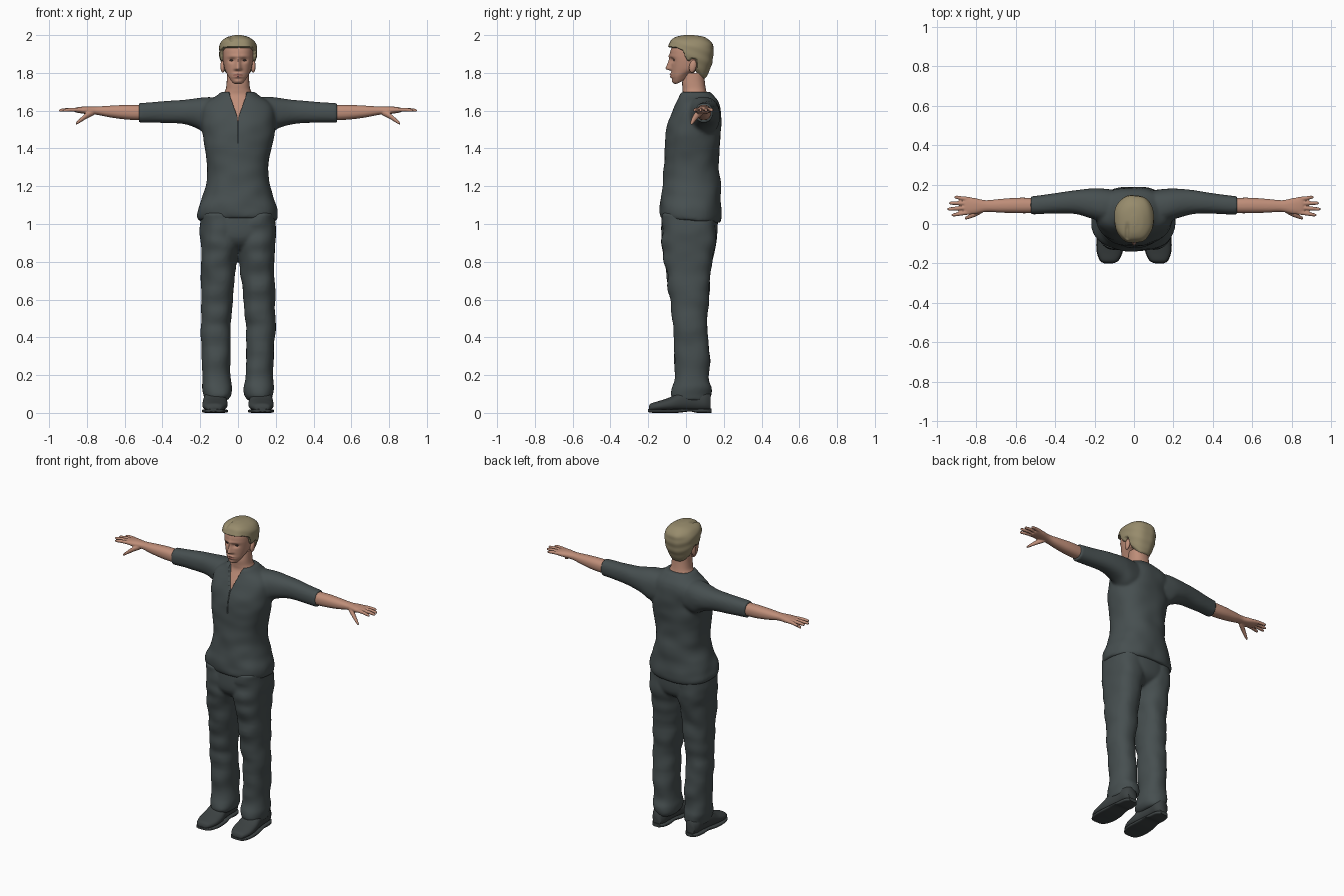
import bpy, bmesh, math
from mathutils import Vector, noise, Matrix

if "Cube" in bpy.data.objects:
    bpy.data.objects.remove(bpy.data.objects["Cube"])


def material(name, rgb):
    m = bpy.data.materials.new(name)
    m.diffuse_color = (*rgb, 1)
    m.use_nodes = True
    m.node_tree.nodes["Principled BSDF"].inputs["Base Color"].default_value = m.diffuse_color
    return m


CLOTH = material("dark grey cloth", (0.062, 0.078, 0.080))
LEATHER = material("dark shoe leather", (0.045, 0.054, 0.055))
SKIN = material("skin", (0.52, 0.27, 0.19))
LIPS = material("lips", (0.40, 0.17, 0.13))
HAIR = material("dark blond hair", (0.31, 0.26, 0.15))
EYES = material("dark eyes", (0.05, 0.035, 0.03))


def smoothstep(t):
    t = max(0, min(1, t))
    return t * t * (3 - 2 * t)


def gauss(d, s):
    return math.exp(-(d / s) ** 2)


def spline(keys, steps):
    """Smooth curve through all the key sections."""
    out = []
    for i in range(len(keys) - 1):
        quad = [keys[max(0, i - 1)], keys[i], keys[i + 1], keys[min(len(keys) - 1, i + 2)]]
        for k in range(steps):
            t = k / steps
            out.append([0.5 * (2 * b + (c - a) * t + (2 * a - 5 * b + 4 * c - d) * t * t
                               + (3 * b - a - 3 * c + d) * t ** 3) for a, b, c, d in zip(*quad)])
    return out + [list(keys[-1])]


def loft(bm, axis, keys, power=2.3, steps=6, sides=40, mirror=False, wrinkle=0.0):
    """Skin sections (position, min a, max a, min b, max b) along an axis."""
    place = {"z": lambda t, a, b: Vector((a, b, t)), "x": lambda t, a, b: Vector((t, a, b)),
             "y": lambda t, a, b: Vector((a, t, b))}[axis]
    for side in ((1, -1) if mirror else (1,)):
        rings = []
        for t, a0, a1, b0, b1 in spline(keys, steps):
            mid = place(t, (a0 + a1) / 2, (b0 + b1) / 2)
            ring = []
            for k in range(sides):
                c, s = math.cos(k * math.tau / sides), math.sin(k * math.tau / sides)
                off = place(0, math.copysign(abs(c) ** (2 / power), c) * (a1 - a0) / 2,
                            math.copysign(abs(s) ** (2 / power), s) * (b1 - b0) / 2)
                p = mid + off
                if wrinkle:
                    n = noise.noise(Vector((p.x * 9 * side, p.y * 9, p.z * 13 + 3 * side)))
                    p = mid + off * (1 + wrinkle * n)
                ring.append(bm.verts.new((p.x * side, p.y, p.z)))
            rings.append(ring)
        for r, q in zip(rings, rings[1:]):
            for k in range(sides):
                j = (k + 1) % sides
                bm.faces.new((r[k], r[j], q[j], q[k]))
        bm.faces.new(rings[0])
        bm.faces.new(rings[-1])


def sym(keys):
    """Sections (z, half width, front, back) symmetric about x = 0."""
    return [(z, -w, w, f, b) for z, w, f, b in keys]


def finish(name, bm, mats, voxel=0, angle=60):
    bmesh.ops.recalc_face_normals(bm, faces=bm.faces)
    me = bpy.data.meshes.new(name)
    bm.to_mesh(me)
    bm.free()
    ob = bpy.data.objects.new(name, me)
    bpy.context.collection.objects.link(ob)
    for m in mats:
        me.materials.append(m)
    for o in bpy.context.selected_objects:
        o.select_set(False)
    ob.select_set(True)
    bpy.context.view_layer.objects.active = ob
    bpy.ops.object.shade_smooth_by_angle(angle=math.radians(angle))
    if voxel:  # melt overlapping pieces into one skin
        r = ob.modifiers.new("blend", "REMESH")
        r.mode, r.voxel_size, r.use_smooth_shade = "VOXEL", voxel, True
        s = ob.modifiers.new("soften", "SMOOTH")
        s.factor, s.iterations = 0.5, 3
    return ob


# Shirt: torso and short sleeves blended together
bm = bmesh.new()
loft(bm, "z", sym([(1.02, .208, -.132, .182), (1.045, .216, -.14, .19), (1.09, .208, -.138, .188),
                   (1.15, .186, -.13, .184), (1.25, .162, -.12, .178), (1.35, .17, -.115, .175),
                   (1.45, .187, -.11, .18), (1.53, .198, -.098, .184), (1.60, .19, -.072, .184),
                   (1.645, .165, -.052, .172), (1.675, .12, -.04, .15), (1.70, .088, -.032, .128)]),
     sides=64, wrinkle=.05)
for v in bm.verts:  # hem hangs lower at the back
    v.co.z -= .08 * v.co.y * smoothstep((1.25 - v.co.z) / .2)
loft(bm, "x", [(.08, .0, .17, 1.48, 1.67), (.16, .01, .18, 1.475, 1.674), (.22, .03, .18, 1.508, 1.667),
               (.30, .05, .172, 1.53, 1.656), (.40, .053, .156, 1.536, 1.648), (.50, .048, .143, 1.537, 1.642),
               (.525, .048, .142, 1.537, 1.641)], mirror=True, wrinkle=.05)
shirt = finish("shirt", bm, [CLOTH], voxel=.009)

# Neck opening and front slit cut into the shirt
bm = bmesh.new()
outline = [(-.06, 1.73), (-.0025, 1.565), (-.0025, 1.43), (.0025, 1.43), (.0025, 1.565), (.06, 1.73)]
front = [bm.verts.new((x, -.3, z)) for x, z in outline]
back = [bm.verts.new((x, -.09 + (z - 1.43) * .31, z)) for x, z in outline]
bm.faces.new(front)
bm.faces.new(back[::-1])
for i in range(6):
    bm.faces.new((front[i], front[i - 1], back[i - 1], back[i]))
cutter = finish("neck_opening_cutter", bm, [CLOTH])
cutter.hide_render = True
cutter.display_type = "WIRE"
cut = shirt.modifiers.new("neck opening", "BOOLEAN")
cut.operation, cut.object, cut.solver = "DIFFERENCE", cutter, "EXACT"

# Trousers: hips and two legs blended together
bm = bmesh.new()
loft(bm, "z", [(.065, .055, .175, -.06, .12), (.09, .036, .18, -.076, .132), (.13, .032, .19, -.07, .134),
               (.18, .038, .186, -.06, .122), (.30, .04, .19, -.06, .125), (.45, .04, .197, -.064, .112),
               (.50, .035, .197, -.072, .113), (.60, .028, .196, -.085, .12), (.75, .014, .195, -.106, .13),
               (.85, .004, .197, -.12, .146), (.93, .0, .199, -.13, .162), (1.06, .0, .20, -.125, .165)],
     mirror=True, wrinkle=.10)
loft(bm, "z", sym([(.865, .05, -.07, .09), (.90, .16, -.112, .145), (.95, .195, -.13, .166),
                   (1.06, .195, -.125, .168)]), sides=64)
finish("trousers", bm, [CLOTH], voxel=.009)

# Shoes with separate soles
bm = bmesh.new()
loft(bm, "y", [(-.197, .105, .15, .012, .034), (-.185, .082, .17, .01, .05), (-.14, .06, .187, .01, .064),
               (-.08, .055, .188, .01, .085), (-.02, .063, .182, .01, .12), (.05, .07, .172, .01, .13),
               (.10, .072, .168, .01, .12), (.13, .09, .152, .012, .10)], mirror=True)
finish("shoes", bm, [LEATHER])
bm = bmesh.new()
loft(bm, "y", [(-.20, .108, .15, .006, .02), (-.185, .078, .174, .001, .02), (-.13, .055, .191, 0, .02),
               (-.05, .056, .188, .0, .02), (.02, .066, .178, .007, .022), (.06, .068, .174, .0, .022),
               (.11, .074, .167, 0, .022), (.136, .095, .148, .0, .022)], power=4, mirror=True)
finish("shoe_soles", bm, [LEATHER], angle=45)

# Forearms, palms, fingers and thumbs blended together
bm = bmesh.new()
loft(bm, "x", [(.46, .06, .13, 1.553, 1.627), (.525, .055, .133, 1.55, 1.63), (.60, .055, .133, 1.554, 1.63),
               (.68, .058, .127, 1.565, 1.626), (.74, .062, .121, 1.577, 1.622), (.77, .059, .123, 1.58, 1.622),
               (.81, .05, .132, 1.583, 1.622), (.845, .05, .136, 1.588, 1.619), (.862, .056, .132, 1.592, 1.615)],
     mirror=True)
for y0, y1, tip in ((.060, .046, .928), (.083, .076, .949), (.105, .106, .940), (.125, .136, .914)):
    loft(bm, "x", [(x, y - r, y + r, z - r, z + r) for x, y, z, r in (
        (.83, y0, 1.604, .0115), ((.83 + tip) / 2, (y0 + y1) / 2, 1.605, .0105),
        (tip - .012, y1, 1.602, .0085), (tip, y1, 1.601, .004))], power=2, sides=14, mirror=True)
loft(bm, "x", [(.765, .06, .095, 1.575, 1.608), (.80, .04, .072, 1.558, 1.59),
               (.835, .027, .05, 1.537, 1.561), (.858, .021, .036, 1.524, 1.538)], sides=16, mirror=True)
finish("arms_and_hands", bm, [SKIN], voxel=.0042)

# Neck and upper chest, seen in the shirt opening
bm = bmesh.new()
loft(bm, "z", sym([(1.545, .08, -.078, .1), (1.60, .11, -.058, .12), (1.64, .11, -.038, .12),
                   (1.68, .085, -.019, .115), (1.71, .066, -.018, .106), (1.75, .06, -.02, .10),
                   (1.80, .058, -.01, .096)]))
finish("neck", bm, [SKIN])

# Head with modelled nose, eye sockets, lips and chin
bm = bmesh.new()
loft(bm, "z", sym([(1.742, .022, -.058, .0), (1.75, .036, -.068, .03), (1.78, .057, -.076, .07),
                   (1.81, .068, -.078, .10), (1.85, .077, -.079, .118), (1.89, .081, -.083, .128),
                   (1.93, .080, -.078, .128), (1.96, .068, -.058, .11), (1.98, .045, -.03, .08),
                   (1.987, .012, .01, .04)]), steps=8, sides=128)
for v in bm.verts:
    x, y, z = v.co
    if y < 0:
        t = (1.878 - z) / .055
        h = (.006 + .025 * t) if 0 < t < 1 else .031 * (1 - smoothstep((t - 1) / .28)) if t >= 1 else .006 * (1 - smoothstep(-t))
        out = h * gauss(x, .009 + .008 * max(0, min(t, 1)))
        out -= .013 * gauss(abs(x) - .032, .018) * gauss(z - 1.867, .012)
        out += .004 * gauss(z - 1.888, .008) * gauss(x, .05)
        out += .010 * gauss(x, .022) * (gauss(z - 1.793, .006) + gauss(z - 1.779, .006))
        out += .005 * gauss(x, .02) * gauss(z - 1.755, .009)
        v.co.y -= out * smoothstep(-y / .03)
    # jaw line rises towards the ears
    v.co.z += .45 * max(0, y + .05) * smoothstep((1.83 - z) / .07)
for f in bm.faces:
    c = f.calc_center_median()
    if c.y < -.06 and abs(abs(c.z - 1.786)) < .011 * (1 - (c.x / .027) ** 2):
        f.material_index = 1
finish("head", bm, [SKIN, LIPS])


def balls(name, mat, centre, size, tilt=0):
    bm = bmesh.new()
    for s in (1, -1):
        m = (Matrix.Translation((s * centre[0], *centre[1:])) @ Matrix.Rotation(tilt, 4, "X")
             @ Matrix.Diagonal((*size, 1)))
        bmesh.ops.create_uvsphere(bm, u_segments=20, v_segments=12, radius=1, matrix=m)
    finish(name, bm, [mat])


balls("eyes", EYES, (.032, -.054, 1.867), (.015, .013, .008))
balls("ears", SKIN, (.081, .036, 1.835), (.012, .019, .034), tilt=-.2)

# Hair: a cap that dives under the skin below the hairline
hairline = [(-.2, 1.93), (-.06, 1.928), (-.02, 1.912), (.0, 1.862), (.02, 1.857), (.03, 1.872),
            (.052, 1.868), (.062, 1.81), (.10, 1.765), (.3, 1.76)]


def line_height(y):
    for (y0, z0), (y1, z1) in zip(hairline, hairline[1:]):
        if y <= y1:
            return z0 + (z1 - z0) * (y - y0) / (y1 - y0)


bm = bmesh.new()
loft(bm, "z", sym([(1.76, .055, .0, .10), (1.80, .07, -.03, .118), (1.84, .086, -.06, .135),
                   (1.88, .097, -.086, .143), (1.92, .10, -.095, .146), (1.95, .096, -.092, .142),
                   (1.975, .08, -.078, .12), (1.992, .05, -.05, .09), (2.0, .015, -.01, .04)]),
     steps=8, sides=128)
hidden = set()
for v in bm.verts:
    x, y, z = v.co
    inside = smoothstep((z - line_height(y)) / .010)
    strands = .012 * math.sin(70 * x + 25 * y) + .010 * math.sin(110 * z + 40 * y)
    k = .74 + (.26 + strands) * inside
    v.co.x, v.co.y = x * k, .03 + (y - .03) * k
    v.co.z -= .010 * gauss(x + .035, .010) * smoothstep((z - 1.96) / .02) * smoothstep((.02 - y) / .05)
    if inside == 0:
        hidden.add(v)
bmesh.ops.delete(bm, geom=[f for f in bm.faces if all(v in hidden for v in f.verts)], context="FACES")
finish("hair", bm, [HAIR])
